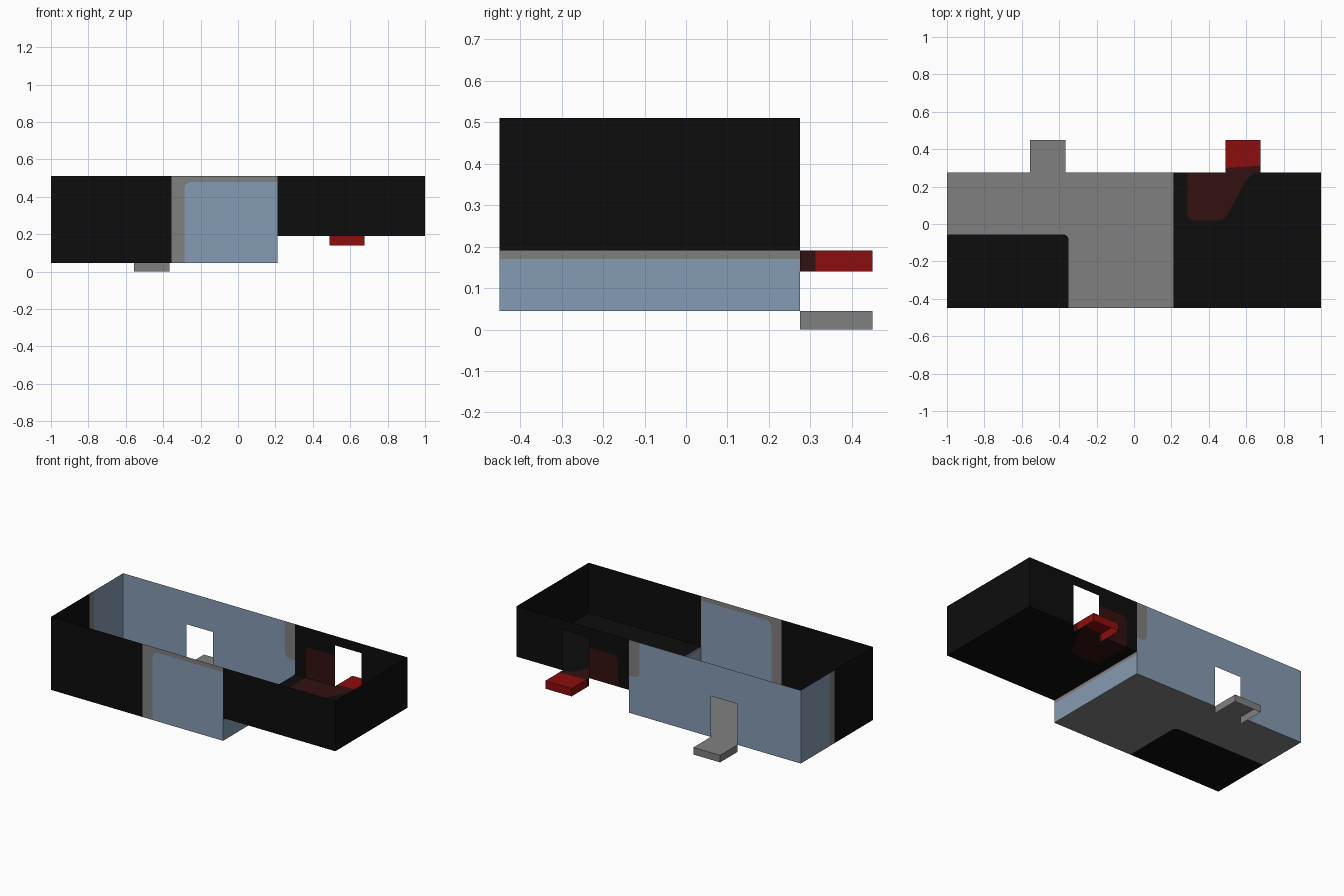
import bpy, bmesh, math

cube = bpy.data.objects.get("Cube")
if cube:
    bpy.data.objects.remove(cube)


def material(name, rgb):
    m = bpy.data.materials.new(name)
    m.use_nodes = True
    m.diffuse_color = (*rgb, 1)
    m.node_tree.nodes["Principled BSDF"].inputs["Base Color"].default_value = (*rgb, 1)
    return m


MATS = {
    "black": material("black", (0.004, 0.004, 0.004)),
    "grey": material("grey", (0.216, 0.216, 0.216)),
    "blue": material("dusty blue", (0.235, 0.328, 0.445)),
    "red": material("red", (0.262, 0.004, 0.004)),
    "dark": material("dark red", (0.033, 0.005, 0.005)),
}

# Main dimensions of the two rooms
W, E, MID = -1, 1, 0.21
FRONT, BACK, STEP_END = -0.45, 0.275, 0.45
LOW, HIGH, TOP = 0.045, 0.19, 0.51
LOW_DOOR = (-0.555, -0.367, 0.305)
HIGH_DOOR = (0.49, 0.675, 0.45)


def flat(z):
    return lambda a, b: (a, b, z)


def along_x(y):
    return lambda a, b: (a, y, b)


def along_y(x):
    return lambda a, b: (x, a, b)


def arc(cx, cy, r, start, end, n=6):
    angles = [math.radians(start + (end - start) * i / n) for i in range(n + 1)]
    return [(cx + r * math.cos(t), cy + r * math.sin(t)) for t in angles]


def rect(a0, b0, a1, b1):
    return [(a0, b0), (a1, b0), (a1, b1), (a0, b1)]


def sheet(name, panels):
    """Thin surface made from (placing function, colour, outline) panels."""
    bm = bmesh.new()
    colours = list(dict.fromkeys(p[1] for p in panels))
    for place, colour, outline in panels:
        face = bm.faces.new([bm.verts.new(place(*p)) for p in outline])
        face.material_index = colours.index(colour)
    bmesh.ops.remove_doubles(bm, verts=bm.verts, dist=0.0001)
    mesh = bpy.data.meshes.new(name)
    bm.to_mesh(mesh)
    bm.free()
    for c in colours:
        mesh.materials.append(MATS[c])
    obj = bpy.data.objects.new(name, mesh)
    bpy.context.collection.objects.link(obj)
    return obj


# Lower floor with a rounded dark corner
curve = arc(-0.38, -0.085, 0.03, 0, 90)
sheet("lower_floor", [
    (flat(LOW), "black", [(W, FRONT), (-0.35, FRONT)] + curve + [(W, -0.055)]),
    (flat(LOW), "grey", [(-0.35, FRONT), (MID, FRONT), (MID, BACK), (W, BACK), (W, -0.055)]
     + curve[::-1]),
])

# Upper floor with a dark red entrance patch
edge = ([(0.285, BACK)] + arc(0.315, 0.05, 0.03, 180, 270)
        + [(0.455, 0.02), (0.48, 0.03), (0.5, 0.05), (0.6, 0.235), (0.625, 0.262), (0.66, BACK)])
sheet("upper_floor", [
    (flat(HIGH), "dark", edge),
    (flat(HIGH), "black", [(MID, FRONT), (E, FRONT), (E, BACK)] + edge[::-1] + [(MID, BACK)]),
])

# Riser between the two floor levels
sheet("floor_riser", [
    (along_y(MID), "blue", rect(FRONT, LOW, BACK, 0.17)),
    (along_y(MID), "grey", rect(FRONT, 0.17, BACK, HIGH)),
])

# Front wall: dark, grey border, blue field, then the raised room
curve = arc(-0.25, 0.445, 0.035, 180, 90)
front = along_x(FRONT)
sheet("front_wall", [
    (front, "black", rect(W, LOW, -0.355, TOP)),
    (front, "grey", [(-0.355, LOW), (-0.285, LOW)] + curve
     + [(MID, 0.48), (MID, TOP), (-0.355, TOP)]),
    (front, "blue", [(MID, 0.48), (MID, LOW), (-0.285, LOW)] + curve),
    (front, "black", rect(MID, HIGH, E, TOP)),
])

# Back wall with two door openings
back = along_x(BACK)
curve = arc(0.175, 0.32, 0.04, 270, 180)
patch = [(0.285, HIGH)] + arc(0.315, 0.355, 0.03, 180, 90) + [(HIGH_DOOR[0], 0.385)]


def doorway(door, floor):
    a, b, top = door
    return [(a, floor), (a, top), (b, top), (b, floor)]


sheet("back_wall", [
    (back, "blue", [(W, LOW)] + doorway(LOW_DOOR, LOW) + [(MID, LOW), (MID, 0.28)]
     + curve + [(0.135, TOP), (W, TOP)]),
    (back, "grey", [(MID, 0.28), (MID, TOP), (0.135, TOP)] + curve[::-1]),
    (back, "dark", patch + [(HIGH_DOOR[0], HIGH)]),
    (back, "black", [(MID, HIGH)] + patch + doorway(HIGH_DOOR, HIGH)[1:]
     + [(E, HIGH), (E, TOP), (MID, TOP)]),
])

# End walls
sheet("right_end_wall", [
    (along_y(W), "black", rect(FRONT, LOW, -0.065, TOP)),
    (along_y(W), "grey", rect(-0.065, LOW, -0.018, TOP)),
    (along_y(W), "blue", rect(-0.018, LOW, BACK, TOP)),
])
sheet("left_end_wall", [(along_y(E), "black", rect(FRONT, HIGH, E * BACK, TOP))])


# Door steps: hollow, open below and towards the room
def door_step(name, door, z0, z1, colour, shade, y0, y1):
    a, b, _ = door
    panels = [
        (flat(z1), shade, [(a, BACK), (b, BACK), (b, y1), (a, y0)]),
        (flat(z1), colour, [(a, y0), (b, y1), (b, STEP_END), (a, STEP_END)]),
        (along_x(STEP_END), colour, rect(a, z0, b, z1)),
    ]
    for x, y in ((a, y0), (b, y1)):
        panels += [(along_y(x), shade, rect(BACK, z0, y, z1)),
                   (along_y(x), colour, rect(y, z0, STEP_END, z1))]
    sheet(name, panels)


door_step("lower_door_step", LOW_DOOR, 0, LOW, "grey", "grey", 0.3, 0.3)
door_step("upper_door_step", HIGH_DOOR, 0.14, HIGH, "red", "dark", 0.3, 0.312)
